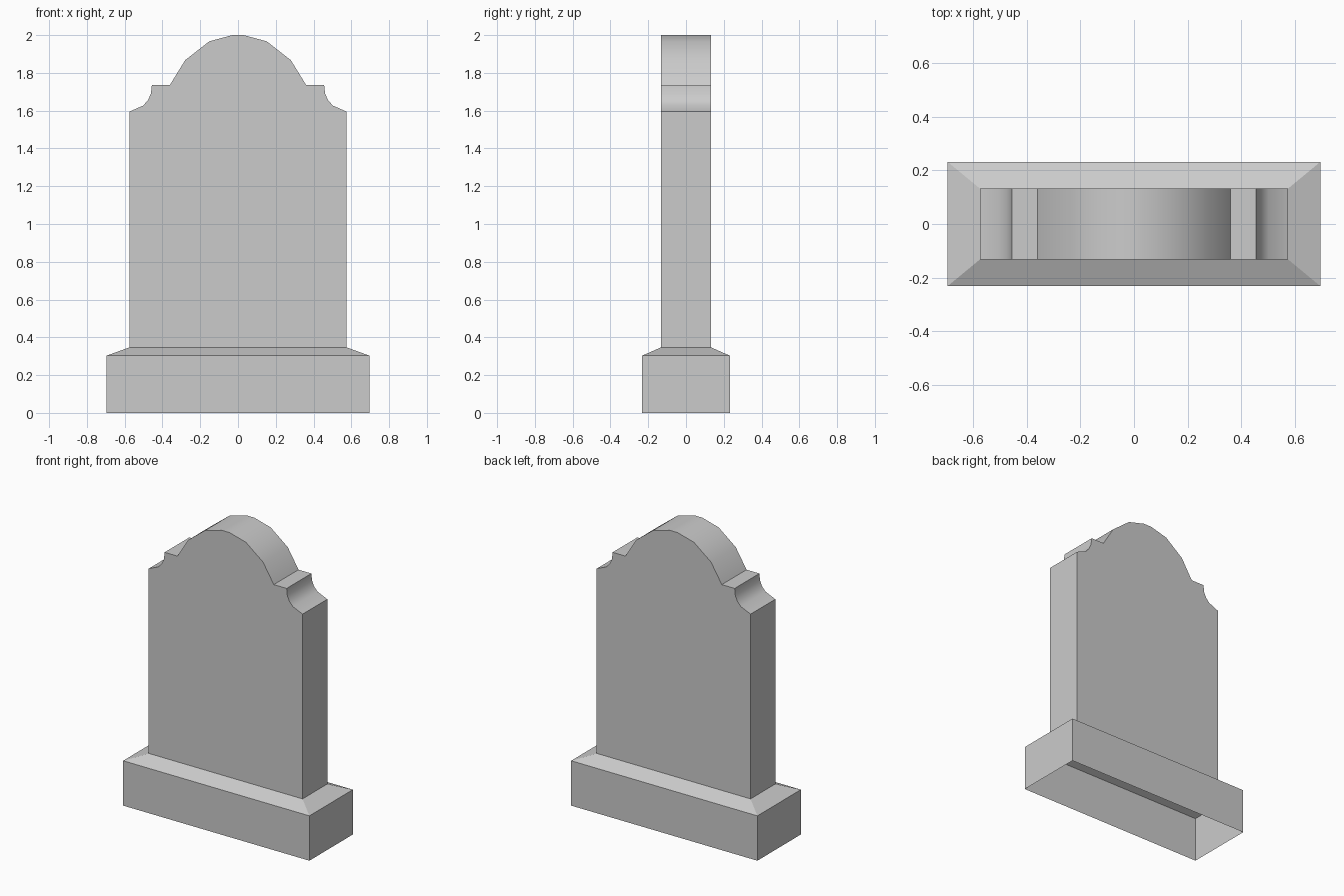
import bpy, bmesh

if "Cube" in bpy.data.objects:
    bpy.data.objects.remove(bpy.data.objects["Cube"])


def make_object(name, bm):
    bmesh.ops.recalc_face_normals(bm, faces=bm.faces)
    mesh = bpy.data.meshes.new(name)
    bm.to_mesh(mesh)
    bm.free()
    obj = bpy.data.objects.new(name, mesh)
    bpy.context.collection.objects.link(obj)
    bpy.ops.object.select_all(action='DESELECT')
    obj.select_set(True)
    bpy.context.view_layer.objects.active = obj
    bpy.ops.object.shade_smooth_by_angle(angle=0.51)


def bridge(bm, a, b, skip=()):
    n = len(a)
    for i in range(n):
        if i not in skip:
            j = (i + 1) % n
            bm.faces.new((a[i], a[j], b[j], b[i]))


# Headstone slab: right half of the outline, mirrored, open underneath
half = [(0.575, 0.347), (0.575, 1.595), (0.502, 1.627), (0.477, 1.655),
        (0.461, 1.69), (0.456, 1.737), (0.36, 1.737), (0.28, 1.867),
        (0.152, 1.967), (0.03, 2.0)]
outline = half + [(-x, z) for x, z in reversed(half)]
bm = bmesh.new()
front, back = [[bm.verts.new((x, y, z)) for x, z in outline] for y in (-0.132, 0.132)]
bm.faces.new(front)
bm.faces.new(back)
bridge(bm, front, back, skip=(len(outline) - 1,))
make_object("headstone_slab", bm)

# Plinth: straight walls and a sloped shoulder, open underneath and below the slab
bm = bmesh.new()
rings = []
for hx, hy, z in ((0.696, 0.232, 0), (0.696, 0.232, 0.303), (0.575, 0.132, 0.347)):
    rings.append([bm.verts.new((sx * hx, sy * hy, z))
                  for sx, sy in ((-1, -1), (1, -1), (1, 1), (-1, 1))])
for lower, upper in zip(rings, rings[1:]):
    bridge(bm, lower, upper)
# Open mesh: the recalculated normals point outward
make_object("plinth", bm)
